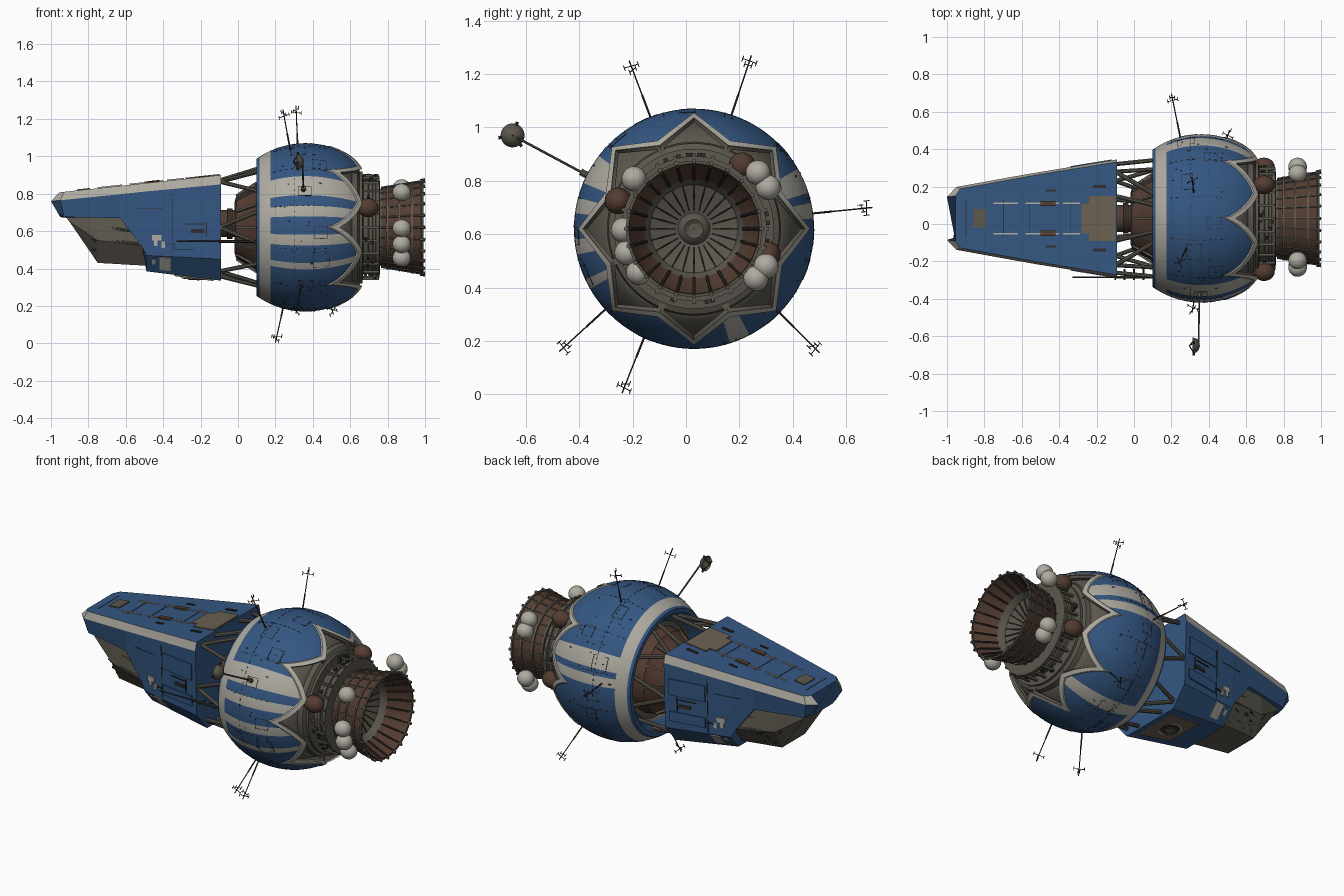
import bpy, bmesh, math, random
from mathutils import Vector

if "Cube" in bpy.data.objects:
    bpy.data.objects.remove(bpy.data.objects["Cube"])
random.seed(4)
CY, CZ, SX, SR = 0.03, 0.62, 0.36, 0.45   # ship axis, sphere centre x, sphere radius
rad = math.radians

def mat(name, r, g, b):
    m = bpy.data.materials.new(name)
    m.diffuse_color = (r, g, b, 1)
    m.use_nodes = True
    m.node_tree.nodes["Principled BSDF"].inputs["Base Color"].default_value = m.diffuse_color
    return m
BLUE = mat("blue paint", .035, .095, .225)
WHITE = mat("off white paint", .43, .41, .36)
GREY = mat("taupe metal", .105, .095, .075)
BROWN = mat("brown metal", .088, .046, .031)
DARK = mat("dark metal", .03, .028, .025)
TAN = mat("tan panel", .15, .12, .085)

def P(x, r, deg):
    """Point around the ship axis, angle from +y towards +z."""
    return Vector((x, CY + r * math.cos(rad(deg)), CZ + r * math.sin(rad(deg))))

def make(name, verts, faces, mats, idx=None, smooth=None):
    me = bpy.data.meshes.new(name)
    me.from_pydata([tuple(v) for v in verts], [], faces)
    for m in mats:
        me.materials.append(m)
    if idx:
        me.polygons.foreach_set("material_index", idx)
    bm = bmesh.new()
    bm.from_mesh(me)
    bmesh.ops.recalc_face_normals(bm, faces=bm.faces)
    bm.to_mesh(me)
    bm.free()
    ob = bpy.data.objects.new(name, me)
    bpy.context.collection.objects.link(ob)
    if smooth:
        bpy.ops.object.select_all(action='DESELECT')
        ob.select_set(True)
        bpy.context.view_layer.objects.active = ob
        bpy.ops.object.shade_smooth_by_angle(angle=rad(smooth))
    return ob

def grid(name, rows, mats, rule=None, caps=False, smooth=None):
    n, verts, faces, idx = len(rows[0]), [v for r in rows for v in r], [], []
    for i in range(len(rows) - 1):
        for j in range(n):
            k = (j + 1) % n
            f = (i*n + j, i*n + k, (i+1)*n + k, (i+1)*n + j)
            faces.append(f)
            idx.append(rule(sum((verts[a] for a in f), Vector()) / 4, i, j) if rule else 0)
    if caps:
        faces += [tuple(range(n)), tuple(range(len(verts) - n, len(verts)))]
        idx += [0, 0]
    return make(name, verts, faces, mats, idx, smooth)

def lathe(name, prof, mats, rule=None, n=64):
    return grid(name, [[P(x, r, 360*j/n) for j in range(n)] for x, r in prof], mats, rule, smooth=30)

def rods(name, items, m, n=6):
    """Straight bars (start, end, radius) joined in one object."""
    verts, faces = [], []
    for a, b, r in items:
        a, b = Vector(a), Vector(b)
        d = (b - a).normalized()
        u = d.cross(Vector((1, 0, 0)) if abs(d.x) < .9 else Vector((0, 0, 1))).normalized()
        w, o = d.cross(u), len(verts)
        for c in (a, b):
            for k in range(n):
                t = 2*math.pi*(k + .5)/n
                verts.append(c + (u*math.cos(t) + w*math.sin(t))*r)
        faces += [(o+k, o+(k+1) % n, o+n+(k+1) % n, o+n+k) for k in range(n)]
        faces += [tuple(range(o, o+n)), tuple(range(o+n, o+2*n))]
    return make(name, verts, faces, [m], smooth=35 if n > 5 else None)

def slabs(name, items, m):
    """Thin plates, each given as four inner then four outer corners."""
    verts, faces = [], []
    for c in items:
        o = len(verts)
        verts += c
        faces += [tuple(o+k for k in f) for f in ((0,1,2,3), (4,5,6,7), (0,1,5,4), (1,2,6,5), (2,3,7,6), (3,0,4,7))]
    return make(name, verts, faces, [m])

def ball(name, c, r, sx, m):
    bpy.ops.mesh.primitive_uv_sphere_add(segments=20, ring_count=12, radius=r, location=c)
    ob = bpy.context.object
    ob.name, ob.scale.x = name, sx
    ob.data.materials.append(m)
    bpy.ops.object.shade_smooth()

# Sphere hull whose rear edge is an eight-pointed star with straight sides
N = 144
def star(deg):
    a, b, r1, r2 = rad(abs((deg + 22.5) % 45 - 22.5)), rad(22.5), .416, .338
    return r1*r2*math.sin(b)/(r1*math.sin(a) + r2*math.sin(b - a))
def rear(r, o=0.0):
    return SX + math.sqrt((SR + o)**2 - r*r)
def srad(x, o=0.0):
    return math.sqrt((SR + o)**2 - (x - SX)**2)
xs = [.10, .115, .14, .175] + [.175 + .325*i/14 for i in range(1, 15)]
STRIPES = [(143, 157), (164.5, 172.5), (185, 192.5), (204, 211), (5, 13), (17, 30), (287, 297)]
def hull_rule(c, i, j):
    if c.x < .175:
        return 1 if c.x > .112 else 0
    deg = math.degrees(math.atan2(c.z - CZ, c.y - CY)) % 360
    return int(any(a < deg < b for a, b in STRIPES))
rows = [[P(x, srad(x), 360*j/N) for j in range(N)] for x in xs]
for k in range(1, 7):
    row = []
    for j in range(N):
        x = .5 + (min(rear(star(360*j/N)), .645) - .5)*k/6
        row.append(P(x, srad(x), 360*j/N))
    rows.append(row)
grid("sphere_hull", rows, [BLUE, WHITE], hull_rule, smooth=30)
# White trim following the star, with a grey inner lip
trim = []
for dr, o, dx in ((.019, -.002, 0), (.019, .005, 0), (0, .005, 0), (-.001, .005, -.012), (-.016, .005, -.016), (-.016, .005, -.06)):
    row = []
    for j in range(N):
        r = star(360*j/N)
        row.append(P(rear(r + max(dr, 0), o) + dx, r + dr, 360*j/N))
    trim.append(row)
grid("star_trim", trim, [WHITE, GREY], lambda c, i, j: int(i > 2))
lathe("front_recess", [(.10, srad(.10)), (.098, .345), (.15, .29), (.17, .28), (.17, .01)], [BLUE, GREY],
      lambda c, i, j: int(i > 1))

# Panel lines and hatch frames on the sphere
def patch(x0, x1, a0, a1):
    q = [(x0, a0), (x1, a0), (x1, a1), (x0, a1)]
    return [P(x, srad(x, -.004), a) for x, a in q] + [P(x, srad(x, .0015), a) for x, a in q]
lines = []
for a in range(15, 360, 30):
    lines += [patch(.19 + .03*k, .205 + .03*k, a - .2, a + .2) for k in range(10)]
for a in range(0, 360, 4):
    lines.append(patch(.2985, .3015, a, a + 2))
for k in range(16):
    x, a, w, h, t = random.uniform(.22, .42), k*22.5 + random.uniform(-5, 5), random.uniform(.05, .09), random.uniform(3, 6), .003
    lines += [patch(x, x + t, a - h, a), patch(x, x + t, a, a + h), patch(x + w, x + w + t, a - h, a),
              patch(x + w, x + w + t, a, a + h), patch(x, x + w, a - h - .4, a - h), patch(x, x + w, a + h, a + h + .4)]
for k in range(60):
    x, a = random.uniform(.19, .5), random.uniform(0, 360)
    lines.append(patch(x, x + random.uniform(.006, .016), a, a + random.uniform(.5, 1.2)))
slabs("sphere_panel_lines", lines, DARK)

# Engine mount behind the sphere
lathe("engine_mount", [(.44, .41), (.53, .385), (.57, .36), (.605, .335), (.61, .325), (.64, .32), (.65, .30), (.665, .30),
      (.67, .25), (.695, .25), (.70, .268), (.72, .268), (.722, .258), (.735, .258), (.737, .272), (.757, .272), (.76, .20)], [GREY])
rods("mount_ribs", [(P(.655, .275, a), P(.755, .275, a), .009) for a in range(0, 360, 15)]
     + [(P(.635, .305, a + 22.5), P(.635, .33, a + 22.5), .018) for a in range(0, 360, 45)], GREY, 4)
rods("mount_greebles", [(P(x, .25, a), P(x, .285, a), .012) for x, a in
     [(random.uniform(.67, .74), random.uniform(0, 360)) for _ in range(26)]], DARK, 4)

# Engine bell, open to the rear
lathe("engine_bell", [(.755, .20), (.77, .212), (.985, .248), (.99, .243), (.90, .215), (.86, .185), (.82, .165), (.80, .12),
      (.78, .06), (.80, .05), (.81, .035), (.80, .02), (.80, .001)], [BROWN, GREY], lambda c, i, j: int(i > 4 or i == 0))
rods("bell_outer_ribs", [(P(.765, .212, a), P(.995, .25, a), .005) for a in range(0, 360, 15)], GREY)
rods("bell_inner_ribs", [(P(.985, .24, a), P(.86, .184, a), .006) for a in range(0, 360, 15)]
     + [(P(.822, .163, a), P(.785, .07, a), .004) for a in range(0, 360, 15)], DARK)
rods("bell_rim_nubs", [(P(.975, .25, a), P(1.0, .254, a), .009) for a in range(0, 360, 15)], GREY)
for k, (x, r) in enumerate([(.80, .219), (.86, .229), (.93, .240), (.985, .249)]):
    lathe("bell_hoop_%d" % k, [(x - .006, r - .004), (x - .005, r + .005), (x + .005, r + .006), (x + .006, r - .004)], [GREY])

# Tanks around the bell
for k, (y, z) in enumerate([(-.195, .807), (-.235, .615), (-.222, .53), (-.178, .457), (.27, .83), (.308, .775), (.262, .434), (.30, .48)]):
    ball("white_tank_%d" % k, (.875, y, z), .047, 1.05, WHITE)
for k, (y, z) in enumerate([(-.255, .725), (.21, .857), (.305, .524)]):
    ball("brown_tank_%d" % k, (.695, y, z), .05, 1.15, BROWN)

# Neck between sphere and nose module
lathe("neck_cone", [(.17, .25), (.10, .24), (.09, .225), (-.01, .165), (-.02, .13), (-.02, .06)], [BROWN], n=24)
rods("neck_ribs", [(P(.10, .24, a), P(-.01, .17, a), .008) for a in range(0, 360, 30)], GREY, 4)
rods("neck_core", [((-.10, CY, CZ + .02), (0, CY, CZ + .02), .075)], BROWN, 12)
rods("neck_collar", [((-.06, CY, CZ + .02), (-.03, CY, CZ + .02), .085)], DARK, 12)
struts = []
for s in (1, -1):
    for y, z, a in ((.25, .865, 52), (.29, .62, 0), (.20, .385, -52)):
        for da in (-16, 16):
            struts.append(((-.10, CY + s*y, z), P(.12, .325, a + da if s > 0 else 180 - a - da), .012))
    struts += [((-.10, CY + s*.12, .87), P(.12, .325, 90 - s*12), .012), ((-.10, CY + s*.1, .36), P(.12, .325, 270 + s*14), .012)]
rods("neck_struts", struts, GREY, 8)

# Nose module: loft of (top, shoulder, mid, bottom) points given as x, z, half width
def ring(pts):
    return [Vector((x, CY + w, z)) for x, z, w in pts] + [Vector((x, CY - w, z)) for x, z, w in reversed(pts)]
body = [[(-.09, .90, .302), (-.09, .85, .315), (-.09, .45, .30), (-.09, .335, .20)],
        [(-.49, .857, .237), (-.49, .812, .25), (-.49, .47, .235), (-.49, .385, .16)],
        [(-.51, .855, .234), (-.51, .81, .247), (-.51, .51, .23), (-.51, .51, .15)],
        [(-.63, .842, .212), (-.63, .797, .226), (-.63, .67, .215), (-.63, .67, .15)],
        [(-.93, .81, .158), (-.95, .765, .168), (-.93, .675, .15), (-.91, .67, .10)],
        [(-.955, .807, .12), (-1.0, .76, .115), (-.965, .70, .105), (-.95, .675, .09)]]
grid("nose_module", [ring(b) for b in body], [BLUE, WHITE], lambda c, i, j: int(j in (0, 6)), caps=True)
block = [[(-.93, .69, .12), (-.90, .65, .13), (-.88, .62, .10)], [(-.75, .70, .17), (-.75, .55, .18), (-.75, .43, .11)],
         [(-.49, .70, .20), (-.49, .52, .225), (-.49, .415, .14)]]
grid("nose_underbody", [ring(b) for b in block], [GREY], caps=True)

# Plates on the module: top, sides (both mirrored) and bottom
def top(x0, x1, y0, y1, h=.006):
    q = [(x0, y0), (x1, y0), (x1, y1), (x0, y1)]
    return [Vector((x, CY + y, .90 + .1075*(x + .09) + o)) for o in (-.004, h) for x, y in q]
def side(x0, x1, z0, z1, h=.006):
    q = [(x0, z0), (x1, z0), (x1, z1), (x0, z1)]
    return [[Vector((x, CY + s*(.30 + .1625*(x + .09) + .0375*(z - .45) + o), z)) for o in (-.004, h) for x, z in q] for s in (1, -1)]
def sides(*spec):
    return [p for a in spec for p in side(*a)]
def lower(x0, x1, t0, t1):
    """Plates on the slanted lower sides, t running from top to bottom."""
    def pt(x, t, s, o):
        f = (-.09 - x)/.4
        return Vector((x, CY + s*((.30 - .065*f)*(1 - t) + (.20 - .04*f)*t + o), (.45 + .02*f)*(1 - t) + (.335 + .05*f)*t - o*.7))
    return [[pt(x, t, s, o) for o in (-.003, .004) for x, t in ((x0, t0), (x1, t0), (x1, t1), (x0, t1))] for s in (1, -1)]
slabs("top_tan_panel", [top(-.24, -.10, -.12, .12), top(-.28, -.24, -.08, .08)], TAN)
slabs("top_white_lines", [top(a, b, s*.082 - .004, s*.082 + .004) for s in (1, -1) for a, b in ((-.75, -.62), (-.58, -.40), (-.38, -.29))], WHITE)
slabs("top_grey_hatch", [top(-.86, -.79, -.05, .05)], GREY)
slabs("top_brown_boxes", [top(-.50, -.42, s*.08 - .014, s*.08 + .014, .009) for s in (1, -1)], BROWN)
slabs("top_dark_slots", [top(-.22, -.15, s*.17 - .008, s*.17 + .008) for s in (1, -1)]
      + [top(-.47, -.42, s*.15 - .005, s*.15 + .005) for s in (1, -1)]
      + [top(x, x + .004, -.10, .10, .002) for x in (-.9, -.7, -.56, -.34)], DARK)
slabs("side_raised_panels", sides((-.34, -.12, .66, .76, .008), (-.34, -.12, .50, .56, .008)), BLUE)
slabs("side_worn_patches", sides((-.46, -.41, .55, .58), (-.45, -.43, .52, .55), (-.41, -.39, .51, .545))
      + lower(-.42, -.36, .05, .8) + lower(-.46, -.44, .2, .5), WHITE)
slabs("side_dark_lines", sides((-.354, -.351, .47, .80, .003), (-.28, -.18, .635, .64), (-.40, -.34, .53, .535),
      (-.17, -.165, .57, .65), (-.25, -.18, .59, .61), (-.55, -.40, .72, .723, .003)), DARK)
slabs("bottom_panel", [[Vector((x, CY + y, .335 - .125*(x + .09) + o)) for o in (.004, -.007)
      for x, y in ((-.34, -.12), (-.13, -.14), (-.13, .14), (-.34, .12))]], TAN)
rods("bottom_ring", [((-.235, CY, .36), (-.236, CY, .344), .07)], WHITE, 24)
rods("bottom_port", [((-.235, CY, .36), (-.236, CY, .341), .055)], DARK, 24)
rods("bottom_port_hub", [((-.235, CY, .36), (-.236, CY, .338), .03)], GREY, 24)
# Machinery bits on the underbody
bits = []
for k in range(40):
    x, t, s = random.uniform(-.82, -.53), random.random(), random.choice((1, -1))
    f = (x + .75)/.26
    a = Vector((x, CY + s*((.18 + .045*f)*(1 - t) + (.11 + .03*f)*t - .012), (.55 - .03*f)*(1 - t) + (.44 - .015*f)*t))
    if a.z > .435 - 1.5*(x + .75):
        bits.append((a, a + Vector((random.uniform(.02, .06), s*.012, 0)), random.uniform(.005, .012)))
rods("underbody_machinery", bits, DARK, 4)
rods("underbody_pipes", [((-.86, CY + s*.135, .64), (-.56, CY + s*.207, .60), .006) for s in (1, -1)]
     + [((-.78, CY + s*.165, .56), (-.51, CY + s*.222, .53), .006) for s in (1, -1)], GREY)
# Long probe beside the module
rods("side_probe", [((-.33, -.285, .545), (.11, -.285, .545), .004), ((-.10, -.285, .545), (.11, -.285, .545), .008)]
     + [((x, -.30, .545), (x, -.24, .545), .005) for x in (-.1, -.05, 0, .05)], DARK)

# Whip antennas with cross bars
ants = [((.28, -.13, 1.03), (.24, -.213, 1.25)), ((.32, .165, 1.03), (.31, .245, 1.27)), ((.25, .45, .675), (.20, .698, .70)),
        ((.46, .335, .32), (.51, .50, .155)), ((.34, -.30, .32), (.31, -.475, .16)), ((.25, -.15, .23), (.20, -.24, .004))]
for k, (a, b) in enumerate(ants):
    a, b = Vector(a), Vector(b)
    d = (b - a).normalized()
    u = d.cross(Vector((1, 0, 0))).normalized()
    v = d.cross(u)
    items = [(a - d*.03, b, .003), (a - d*.03, a + d*.10, .0045)]
    for w, off in (((u + v*.5).normalized(), .022), ((v - u*.5).normalized(), .038)):
        c = b - d*off
        items.append((c - w*.03, c + w*.03, .002))
        items += [(c + w*e - d*.011, c + w*e + d*.011, .002) for e in (-.03, .03)]
    rods("antenna_%d" % k, items, DARK)

# Dish on a boom
rods("dish_boom", [((.35, -.36, .815), (.345, -.64, .965), .005), ((.35, -.36, .815), (.35, -.395, .834), .014)], GREY, 8)
D = Vector((.32, -.65, .97))
dish = [(.032, .002), (.028, .02), (.015, .036), (-.005, .045), (-.008, .043), (.01, .03), (.02, .002)]
grid("dish", [[D + Vector((x, r*math.cos(t*math.pi/12), r*math.sin(t*math.pi/12))) for t in range(24)] for x, r in dish], [GREY], smooth=40)
feet = [Vector((0, math.cos(rad(t)), math.sin(rad(t)))) for t in (70, 190, 310)]
rods("dish_feed", [(D + f*.04, D + f*.054, .007) for f in feet] + [(D + f*.04, D + Vector((-.025, 0, 0)), .003) for f in feet], DARK)
